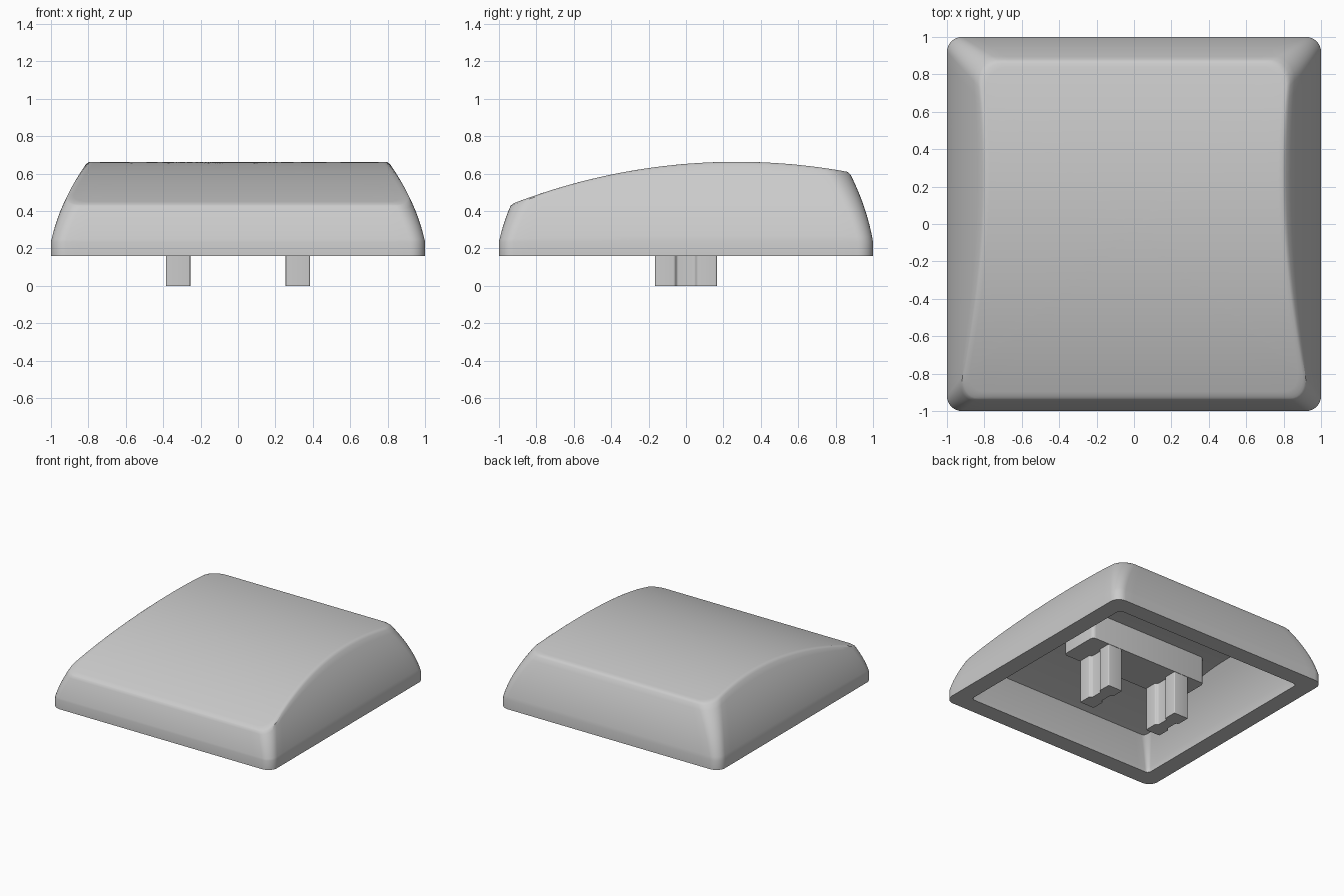
import bpy
import bmesh
import math

if "Cube" in bpy.data.objects:
    bpy.data.objects.remove(bpy.data.objects["Cube"], do_unlink=True)

BASE, LIP = 0.16, 0.235      # bottom edge, and where the skirt starts to curve in
WALL, ROOF = 0.14, 0.085     # shell thickness at the sides and on top
SIDE_STEPS, CORNER_STEPS = 24, 8

grey = bpy.data.materials.new("light grey plastic")
grey.use_nodes = True
grey.diffuse_color = (0.6, 0.6, 0.6, 1)
grey.node_tree.nodes["Principled BSDF"].inputs["Base Color"].default_value = (0.6, 0.6, 0.6, 1)


def finish(name, bm):
    bmesh.ops.recalc_face_normals(bm, faces=bm.faces)
    mesh = bpy.data.meshes.new(name)
    bm.to_mesh(mesh)
    bm.free()
    mesh.materials.append(grey)
    obj = bpy.data.objects.new(name, mesh)
    bpy.context.collection.objects.link(obj)
    bpy.ops.object.select_all(action='DESELECT')
    obj.select_set(True)
    bpy.context.view_layer.objects.active = obj
    bpy.ops.object.shade_smooth_by_angle(angle=math.radians(32))


def top(y):
    """Height of the cylindrical top surface."""
    radius = 3.31
    return 0.663 - radius + math.sqrt(radius ** 2 - (y - 0.27) ** 2)


def lean(z):
    """How far the skirt has curved inwards at a height."""
    u = max(z - LIP, 0)
    return 0.213 * u + 0.57 * u * u


# Outline slots: (corner number, corner x sign, corner y sign, arc angle, share of the next side)
SLOTS = []
for k, (sx, sy) in enumerate(((1, 1), (-1, 1), (-1, -1), (1, -1))):
    for j in range(CORNER_STEPS + 1):
        SLOTS.append((k, sx, sy, math.radians(90 * (k + j / CORNER_STEPS)), 0))
    for j in range(1, SIDE_STEPS):
        SLOTS.append((k, sx, sy, math.radians(90 * (k + 1)), j / SIDE_STEPS))


def outline(slot, inset, wall):
    """Point on a rounded rectangle; the back wall is steeper than the others."""
    k, sx, sy, angle, share = slot
    r = (0.03 if wall else 0.08) + 0.3 * inset
    hx, front, back = 1 - wall - inset, -1 + wall + inset, 1 - wall - 0.8 * inset

    def arc(cx, cy):
        return ((hx - r) * cx + r * math.cos(angle),
                (back - r if cy > 0 else front + r) + r * math.sin(angle))
    x, y = arc(sx, sy)
    nx, ny = arc(*((-1, 1), (-1, -1), (1, -1), (1, 1))[k])
    return x + (nx - x) * share, y + (ny - y) * share


def skirt_point(slot, t, wall):
    """Point a share t of the way up the outer or inner skirt."""
    low, drop, rise = (BASE, ROOF, 0.06) if wall else (LIP, 0, 0)
    z = low
    for _ in range(15):
        x, y = outline(slot, lean(z + rise), wall)
        z = low + (top(y) - drop - low) * t
    return x, y, z


def cap_ring(rim, s, drop, sink=0):
    """Rim drawn in towards the middle, lying on the top curve."""
    ring = []
    for x, y, _ in rim:
        py = -0.03 + (y + 0.03) * s
        ring.append((x * s, py, top(py) - drop - sink))
    return ring


def surface(wall, drop):
    """Rings from the bottom edge to the middle of the cap."""
    rings = [[(*outline(s, 0, wall), BASE) for s in SLOTS]]
    last = 1 if wall else 0.968
    steps = 12
    for i in range(1 if wall else 0, steps + 1):
        rings.append([skirt_point(s, last * i / steps, wall) for s in SLOTS])
    rim = [skirt_point(s, 1, wall) for s in SLOTS]
    if not wall:      # softened rim
        rings.append(cap_ring(rim, 0.997, drop, 0.004))
        rings.append(cap_ring(rim, 0.986, drop))
    rings += [cap_ring(rim, s / 100, drop) for s in range(96, 0, -8)]
    rings.append(cap_ring(rim, 0.02, drop))
    return rings


# Hollow cap: inner middle, down to the bottom edge, up to the outer middle
bm = bmesh.new()
rings = surface(WALL, ROOF)[::-1] + surface(0, 0)
loops = [[bm.verts.new(p) for p in ring] for ring in rings]
for a, b in zip(loops, loops[1:]):
    for i in range(len(a)):
        j = (i + 1) % len(a)
        bm.faces.new((a[i], a[j], b[j], b[i]))
bm.faces.new(loops[0])
bm.faces.new(loops[-1])
finish("cap_shell", bm)


def prism(name, points, low, high, rounding):
    """Upright prism with rounded vertical edges."""
    bm = bmesh.new()
    face = bm.faces.new([bm.verts.new((x, y, low)) for x, y in points])
    extruded = bmesh.ops.extrude_face_region(bm, geom=[face])["geom"]
    verts = [v for v in extruded if isinstance(v, bmesh.types.BMVert)]
    bmesh.ops.translate(bm, verts=verts, vec=(0, 0, high - low))
    upright = [e for e in bm.edges if abs(e.verts[0].co.z - e.verts[1].co.z) > 0.01]
    bmesh.ops.bevel(bm, geom=upright, offset=rounding, segments=4, profile=0.5, affect='EDGES')
    finish(name, bm)


# Mounting bar under the roof
prism("mounting_bar", [(-0.54, -0.168), (0.54, -0.168), (0.54, 0.168), (-0.54, 0.168)],
      0.355, 0.6, 0.03)

# Two grooved stems
half = [(0.065, -0.165), (0.065, -0.06), (0.044, -0.048), (0.044, 0.048), (0.065, 0.06), (0.065, 0.165)]
section = half + [(-x, -y) for x, y in half]
for name, cx in (("left_stem", 0.32), ("right_stem", -0.32)):
    prism(name, [(cx + x, y) for x, y in section], 0, 0.4, 0.008)
